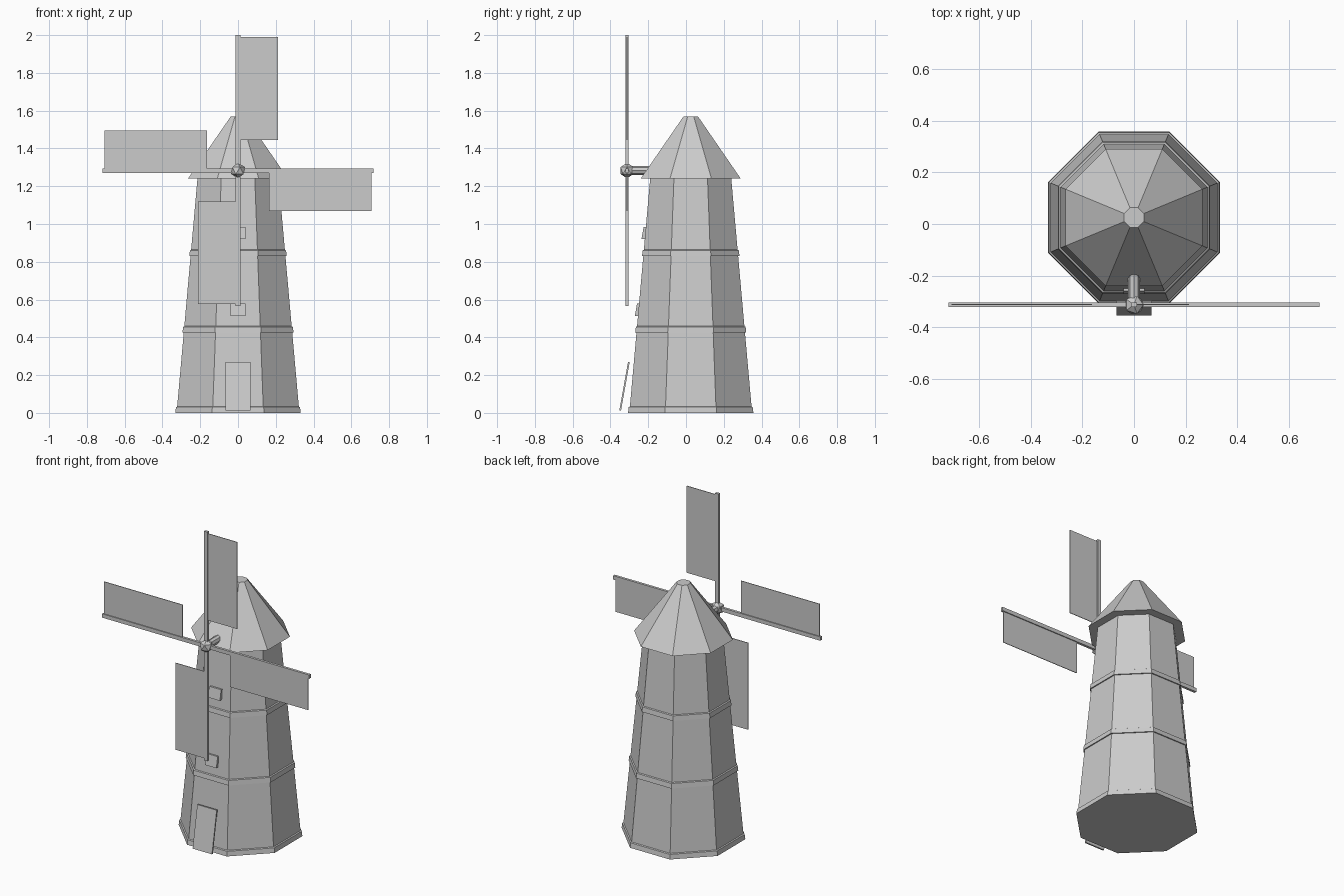
import bpy, bmesh, math
from mathutils import Matrix, Vector

if "Cube" in bpy.data.objects:
    bpy.data.objects.remove(bpy.data.objects["Cube"])

CY = 0.025                      # tower axis
HUB = Vector((0, -0.312, 1.283))


def finish(name, bm):
    bmesh.ops.recalc_face_normals(bm, faces=bm.faces)
    me = bpy.data.meshes.new(name)
    bm.to_mesh(me)
    bm.free()
    ob = bpy.data.objects.new(name, me)
    bpy.context.collection.objects.link(ob)
    return ob


def octagon_stack(name, profile):
    """Capped eight-sided solid from (apothem, z) pairs, flats facing the axes."""
    bm = bmesh.new()
    rings = []
    for a, z in profile:
        r = a / math.cos(math.pi / 8)
        angles = [math.pi / 8 + i * math.pi / 4 for i in range(8)]
        rings.append([bm.verts.new((r * math.cos(t), CY + r * math.sin(t), z)) for t in angles])
    for lo, hi in zip(rings, rings[1:]):
        for i in range(8):
            j = (i + 1) % 8
            bm.faces.new((lo[i], lo[j], hi[j], hi[i]))
    bm.faces.new(rings[0])
    bm.faces.new(rings[-1])
    return finish(name, bm)


def box(bm, x, y, z, matrix=Matrix()):
    """Box between the given (min, max) ranges."""
    size = Matrix.Diagonal((x[1] - x[0], y[1] - y[0], z[1] - z[0], 1))
    mid = Matrix.Translation((sum(x) / 2, sum(y) / 2, sum(z) / 2))
    bmesh.ops.create_cube(bm, size=1, matrix=matrix @ mid @ size)


def leaning_panel(name, half_width, bottom, top, depth):
    """Slab whose front face runs from bottom (y, z) to top (y, z)."""
    bm = bmesh.new()
    outline = [bottom, top, (top[0] + depth, top[1]), (bottom[0] + depth, bottom[1])]
    face = bm.faces.new([bm.verts.new((-half_width, y, z)) for y, z in outline])
    ext = bmesh.ops.extrude_face_region(bm, geom=[face], use_keep_orig=True)
    verts = [v for v in ext["geom"] if isinstance(v, bmesh.types.BMVert)]
    bmesh.ops.translate(bm, verts=verts, vec=(2 * half_width, 0, 0))
    return finish(name, bm)


# Tapered tower and its protruding rings
def wall(z):
    return 0.325 - 0.089 * z


octagon_stack("tower", [(wall(0), 0.0), (wall(1.26), 1.26)])
for name, z in (("base_ring", 0.0), ("lower_ring", 0.425), ("upper_ring", 0.83)):
    octagon_stack(name, [(wall(z) - 0.01, z), (wall(z) + 0.007, z),
                         (wall(z + 0.03) + 0.006, z + 0.03), (wall(z + 0.035) - 0.002, z + 0.035)])

# Roof cap
octagon_stack("roof", [(0.265, 1.24), (0.038, 1.57)])

# Door leaning clear of the wall, and two windows
leaning_panel("door", 0.067, (-0.353, 0.012), (-0.307, 0.27), 0.009)
leaning_panel("lower_window", 0.04, (-0.271, 0.512), (-0.259, 0.58), 0.03)
leaning_panel("upper_window", 0.04, (-0.236, 0.92), (-0.224, 0.985), 0.03)

# Axle and faceted hub
bm = bmesh.new()
bmesh.ops.create_cone(bm, cap_ends=True, segments=8, radius1=0.023, radius2=0.023, depth=0.2,
                      matrix=Matrix.Translation(HUB + Vector((0, 0.1, 0))) @ Matrix.Rotation(math.pi / 2, 4, 'X'))
finish("axle", bm)
bm = bmesh.new()
bmesh.ops.create_icosphere(bm, subdivisions=1, radius=0.041, matrix=Matrix.Translation(HUB))
finish("hub", bm)

# Four sails turned about the hub, each a spar with a thin panel
for i in range(4):
    turn = Matrix.Translation(HUB) @ Matrix.Rotation(i * math.pi / 2, 4, 'Y')
    bm = bmesh.new()
    box(bm, (-0.012, 0.012), (-0.008, 0.008), (0, 0.717), turn)
    finish(f"spar_{i + 1}", bm)
    bm = bmesh.new()
    box(bm, (0.0, 0.213), (-0.002, 0.002), (0.163, 0.706), turn)
    finish(f"sail_{i + 1}", bm)
